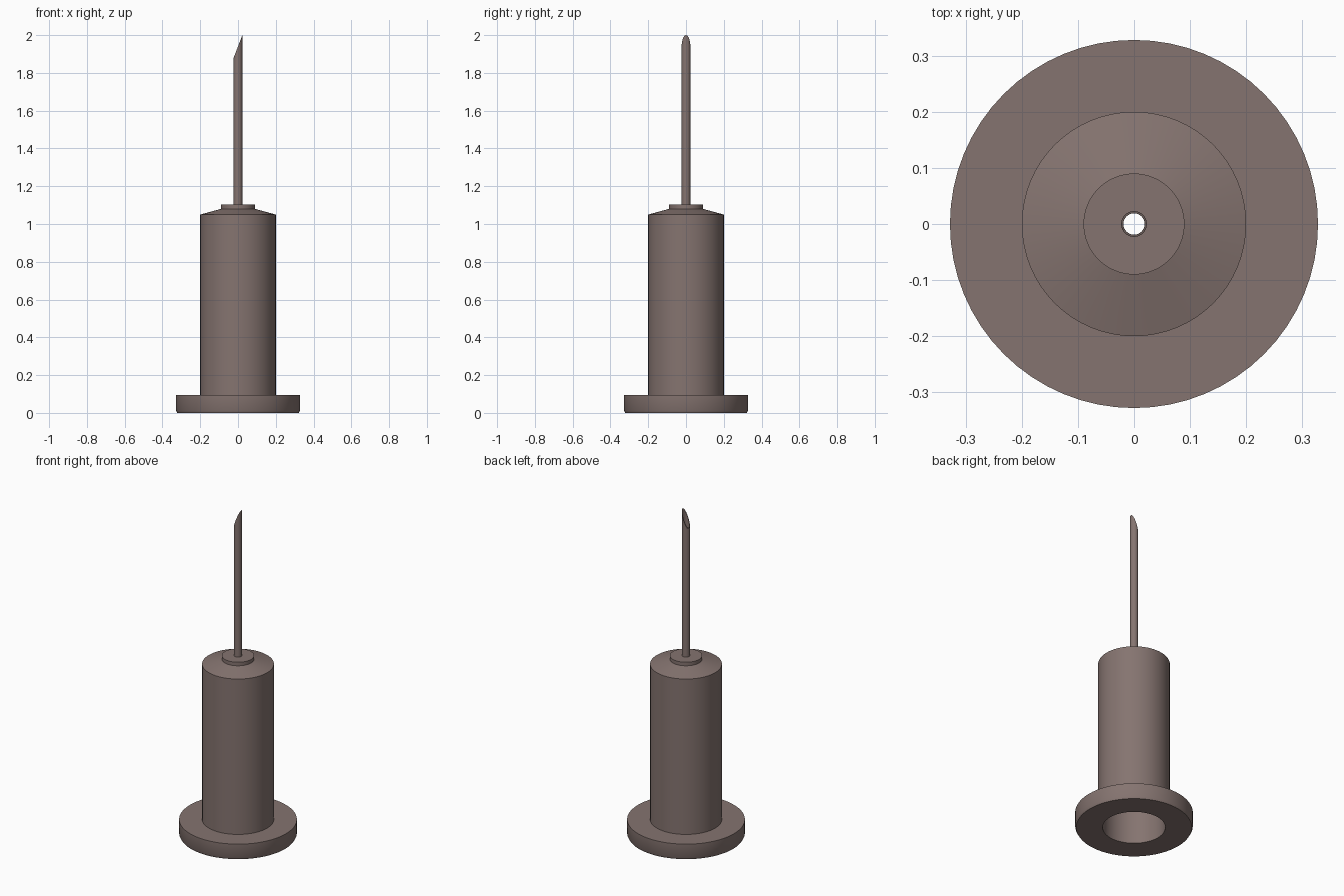
import bpy, bmesh, math

if "Cube" in bpy.data.objects:
    bpy.data.objects.remove(bpy.data.objects["Cube"])

mat = bpy.data.materials.new("warm grey brown")
mat.diffuse_color = (0.235, 0.175, 0.162, 1)
mat.use_nodes = True
mat.node_tree.nodes["Principled BSDF"].inputs["Base Color"].default_value = mat.diffuse_color


def lathe(name, profile, n, top=None):
    """Spin a closed (radius, z) profile about z; top(x, z) may move heights."""
    bm = bmesh.new()
    rings = []
    for r, z in profile:
        ring = []
        for i in range(n):
            a = 2 * math.pi * i / n
            x, y = r * math.cos(a), r * math.sin(a)
            ring.append(bm.verts.new((x, y, top(x, z) if top else z)))
        rings.append(ring)
    for k, ring in enumerate(rings):
        nxt = rings[(k + 1) % len(rings)]
        for i in range(n):
            j = (i + 1) % n
            bm.faces.new((ring[i], ring[j], nxt[j], nxt[i]))
    bmesh.ops.recalc_face_normals(bm, faces=bm.faces)
    me = bpy.data.meshes.new(name)
    bm.to_mesh(me)
    bm.free()
    me.materials.append(mat)
    ob = bpy.data.objects.new(name, me)
    bpy.context.collection.objects.link(ob)
    bpy.context.view_layer.objects.active = ob
    bpy.ops.object.select_all(action='DESELECT')
    ob.select_set(True)
    bpy.ops.object.shade_smooth_by_angle(angle=math.radians(30))
    return ob


# Hollow hub: flange, barrel, sloped shoulder, collar, then the bore
lathe("hub", [(0.322, 0), (0.328, 0.012), (0.328, 0.095), (0.2, 0.095),
              (0.2, 1.05), (0.09, 1.08), (0.09, 1.102), (0.022, 1.102),
              (0.022, 1.04), (0.175, 1.01), (0.175, 0)], 64)

# Hollow needle with a slanted tip
R = 0.023
lathe("needle", [(R, 1.03), (R, 1.94), (0.019, 1.94), (0.019, 1.03)], 32,
      lambda x, z: z + x * 0.06 / R if z > 1.5 else z)
